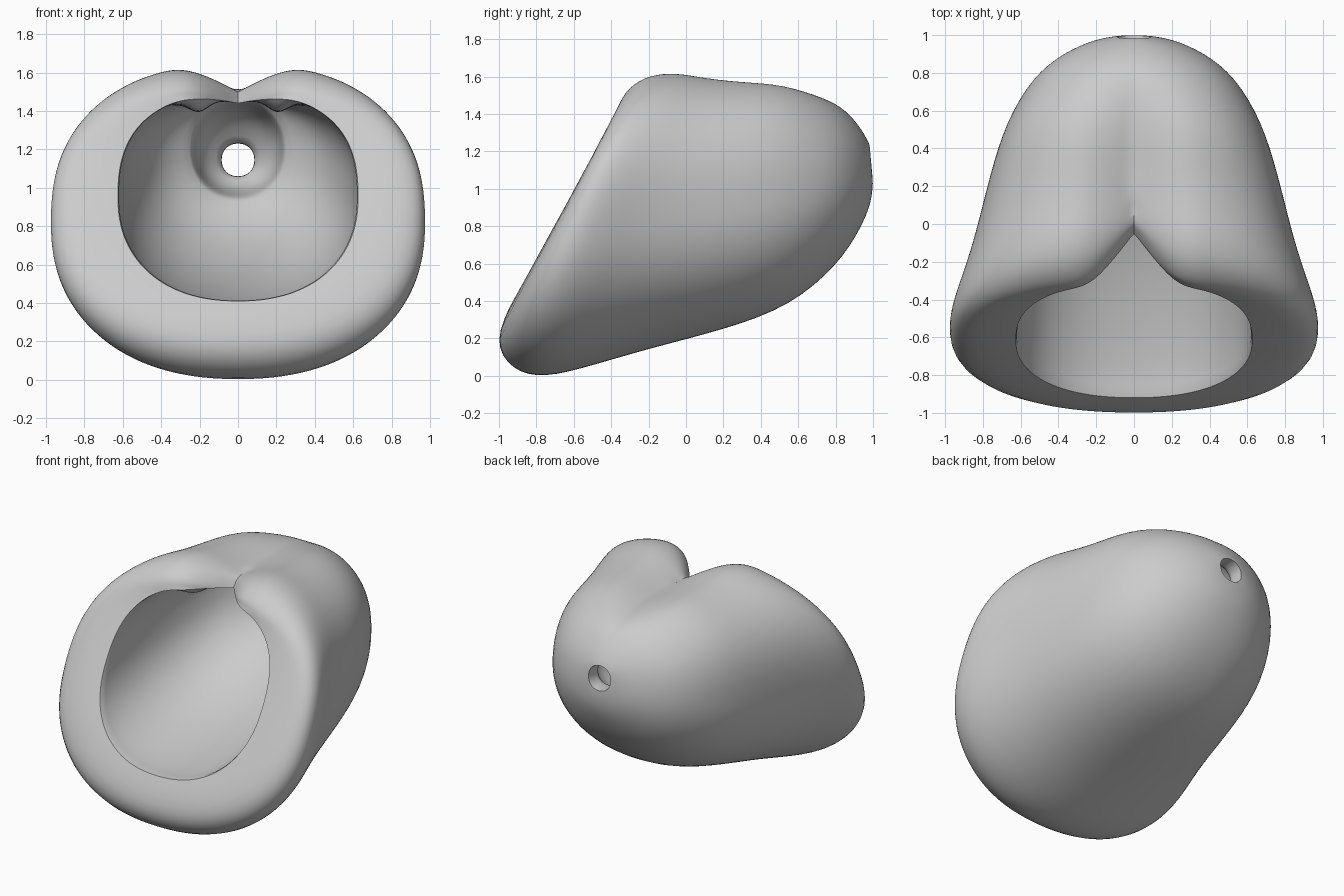
import bpy, bmesh, math

if "Cube" in bpy.data.objects:
    bpy.data.objects.remove(bpy.data.objects["Cube"])

SEG = 56

# Each ring: bottom y, bottom z, top y, top z, half width, cleft push back, cleft drop
outer = [
    (1.0, 1.06, .985, 1.23, .085, 0, 0),
    (.995, .93, .945, 1.31, .22, 0, 0),
    (.935, .79, .86, 1.42, .38, 0, 0),
    (.82, .60, .74, 1.515, .535, 0, .03),
    (.56, .37, .52, 1.59, .68, 0, .08),
    (.20, .245, .30, 1.60, .765, 0, .10),
    (-.20, .145, .10, 1.62, .835, .03, .12),
    (-.50, .055, -.05, 1.65, .90, .10, .15),
    (-.76, -.015, -.19, 1.635, .97, .20, .14),
    (-.93, .025, -.28, 1.58, .985, .27, .10),
    (-1.035, .18, -.33, 1.52, .91, .30, .06),
]
inner = [
    (-.92, .415, -.32, 1.49, .62, .27, .05),
    (-.80, .405, -.24, 1.49, .62, .22, .05),
    (-.40, .46, -.05, 1.49, .60, .08, .05),
    (.00, .57, .15, 1.49, .54, 0, .05),
    (.35, .76, .40, 1.48, .42, 0, .03),
    (.50, .93, .50, 1.46, .25, 0, 0),
    (.53, .96, .53, 1.44, .23, 0, 0),
    (.80, .98, .76, 1.40, .21, 0, 0),
    (.89, 1.06, .87, 1.23, .085, 0, 0),
]


def ring_points(index, by, bz, ty, tz, w, push, drop):
    pts = []
    full = 4 <= index <= 15      # the body is squarer than the round rear
    for i in range(SEG):
        a = 2 * math.pi * i / SEG + math.pi / 2
        c, s = math.cos(a), math.sin(a)
        n = (2.55 if s > 0 else 2.25) if full else 2.15
        r = (abs(c) ** n + abs(s) ** n) ** (-1 / n)
        x, t = w * r * c, (r * s + 1) / 2
        y, z = by + (ty - by) * t, bz + (tz - bz) * t
        if s > 0:
            # V-shaped cleft at the top centre
            y += push * max(0, 1 - abs(x) / .25) ** 1.25
            z -= drop * max(0, 1 - abs(x) / .31) ** 1.25
            # Small ridges beside the pocket in the cavity ceiling
            if 12 <= index <= 14:
                z -= .09 * math.exp(-((abs(x) - .21) / .06) ** 2)
        pts.append((x, y, z))
    return pts


# Shell: outside, rolled rim, cavity, rear pocket and vent form one closed skin
bm = bmesh.new()
rings = [[bm.verts.new(p) for p in ring_points(j, *r)]
         for j, r in enumerate(outer + inner)]
for j, a in enumerate(rings):
    b = rings[(j + 1) % len(rings)]
    for i in range(SEG):
        k = (i + 1) % SEG
        bm.faces.new((a[i], a[k], b[k], b[i]))
bmesh.ops.recalc_face_normals(bm, faces=bm.faces)

# Crisp edges on the opening, the pocket lip, the vent and the cleft
crease = bm.edges.layers.float.new("crease_edge")
for j, c in ((0, .8), (len(outer), .7), (len(outer) + 5, .6), (len(rings) - 1, .8)):
    for i in range(SEG):
        e = bm.edges.get((rings[j][i], rings[j][(i + 1) % SEG]))
        e[crease] = c
for j in range(6, 13):
    bm.edges.get((rings[j][0], rings[j + 1][0]))[crease] = .8

mesh = bpy.data.meshes.new("hollow_shell")
bm.to_mesh(mesh)
bm.free()
shell = bpy.data.objects.new("hollow_shell", mesh)
bpy.context.collection.objects.link(shell)
sub = shell.modifiers.new("smooth", 'SUBSURF')
sub.levels = sub.render_levels = 2
bpy.context.view_layer.objects.active = shell
shell.select_set(True)
bpy.ops.object.modifier_apply(modifier="smooth")
bpy.ops.object.shade_smooth_by_angle(angle=math.radians(50))
